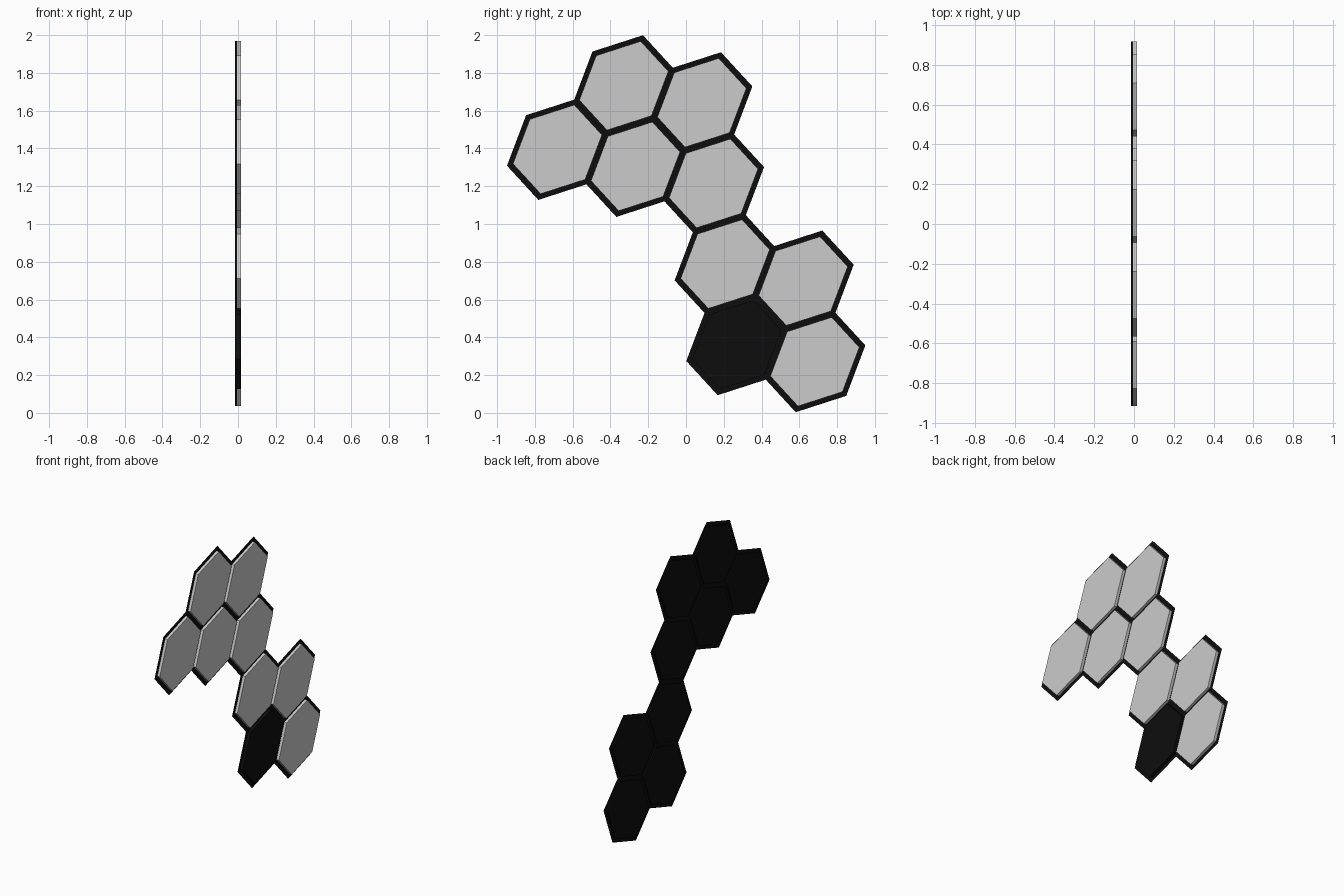
import bpy, bmesh
from mathutils import Vector

if "Cube" in bpy.data.objects:
    bpy.data.objects.remove(bpy.data.objects["Cube"])

# Slightly stretched honeycomb lattice in the (y, z) plane
E1 = Vector((-0.0617, 0.4270))
E3 = Vector((-0.4130, 0.0900))
E2 = E1 - E3
ORIGIN = Vector((0.682, 0.271))
CORNERS = [(E2 - E3) / 3, (E1 + E2) / 3, (E1 + E3) / 3]
CORNERS += [-c for c in CORNERS]

CELLS = [(0, 0), (1, 0), (0, 1), (1, 1), (2, 1), (3, 1), (2, 2), (3, 2), (2, 3)]
CONTROL_CELL = (0, 1)
BODY, RIM = 0.925, 1.05              # outline scale of body and thin rim sheet
X_BACK, X_MID, X_FRONT = -0.015, -0.005, 0.015

black = bpy.data.materials.new("black_plastic")
black.diffuse_color = (0.004, 0.004, 0.004, 1)
black.use_nodes = True
black.node_tree.nodes["Principled BSDF"].inputs["Base Color"].default_value = black.diffuse_color


def hexagon(name, cell, scale, x0, x1=None, mat=None):
    """Flat hexagon at x0, extruded to x1 when given."""
    centre = ORIGIN + E1 * cell[0] + E3 * cell[1]
    bm = bmesh.new()
    pts = [centre + c * scale for c in CORNERS]
    face = bm.faces.new([bm.verts.new((x0, p.x, p.y)) for p in pts])
    if x1 is not None:
        ext = bmesh.ops.extrude_face_region(bm, geom=[face])
        moved = [g for g in ext["geom"] if isinstance(g, bmesh.types.BMVert)]
        bmesh.ops.translate(bm, verts=moved, vec=(x1 - x0, 0, 0))
        if face.is_valid and not any(len(e.link_faces) == 1 for e in face.edges):
            pass
        elif not face.is_valid or any(len(e.link_faces) == 1 for e in bm.edges):
            bmesh.ops.holes_fill(bm, edges=bm.edges[:], sides=6)
        bmesh.ops.recalc_face_normals(bm, faces=bm.faces[:])
    mesh = bpy.data.meshes.new(name)
    bm.to_mesh(mesh)
    bm.free()
    if mat:
        mesh.materials.append(mat)
    obj = bpy.data.objects.new(name, mesh)
    bpy.context.collection.objects.link(obj)
    return obj


for n, cell in enumerate(CELLS, 1):
    # black backing body and the paper-thin rim around it
    hexagon(f"back_plate_{n}", cell, BODY, X_BACK, X_MID, black)
    hexagon(f"rim_sheet_{n}", cell, RIM, X_MID, None, black)
    # light diffuser, or the black control tile
    if cell == CONTROL_CELL:
        hexagon("control_tile", cell, BODY, X_MID, X_FRONT, black)
    else:
        hexagon(f"light_panel_{n}", cell, BODY, X_MID, X_FRONT)
